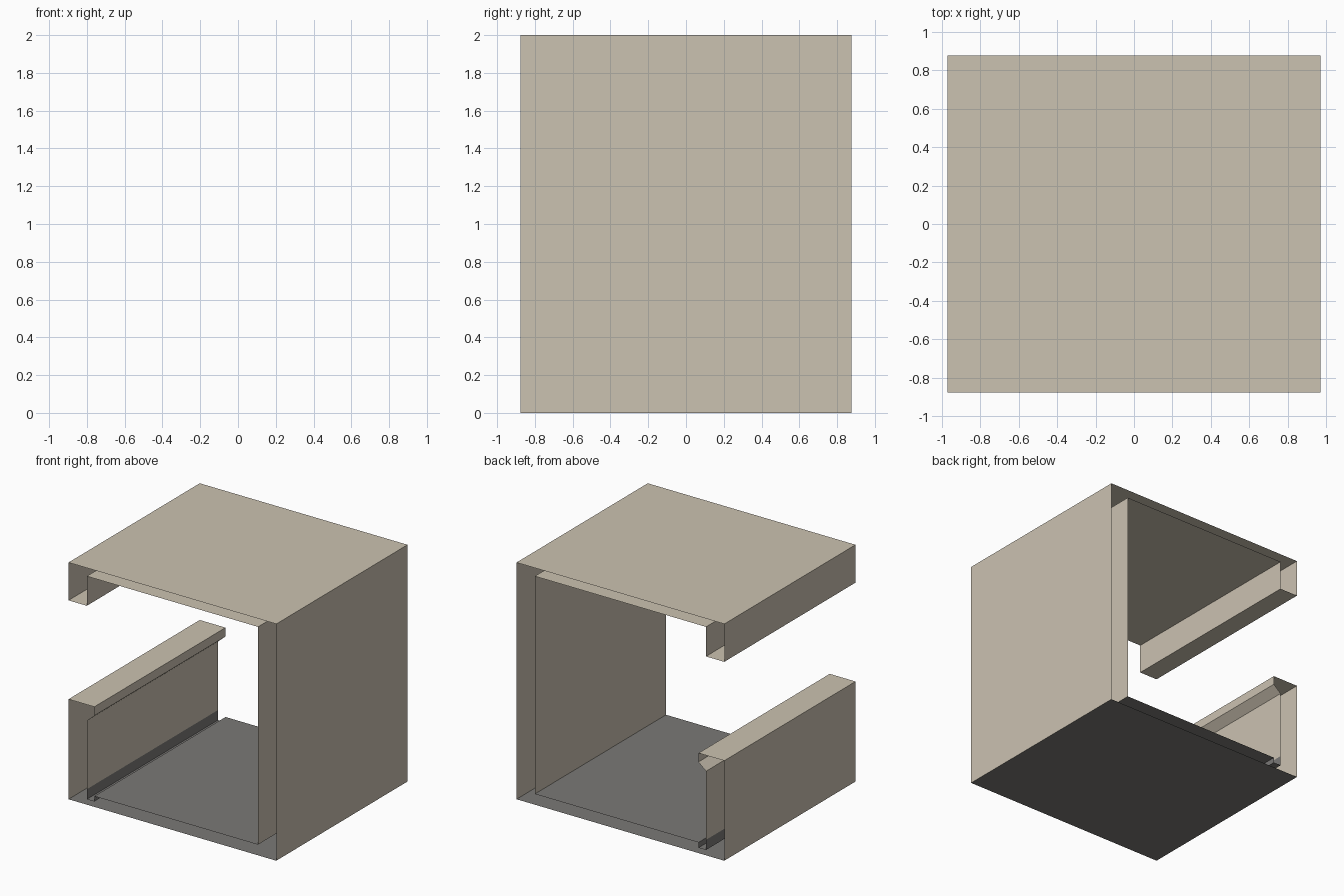
import bpy

if "Cube" in bpy.data.objects:
    bpy.data.objects.remove(bpy.data.objects["Cube"])

X, Y, H = 0.971, 0.876, 2.0   # half width, half depth, height
IN = 0.80                     # inner wall position
FLOOR = 0.09                  # inner floor height
LIP = -0.73                   # edge of the ledge and floor groove


def material(name, rgb):
    m = bpy.data.materials.new(name)
    m.diffuse_color = (*rgb, 1)
    m.use_nodes = True
    m.node_tree.nodes["Principled BSDF"].inputs["Base Color"].default_value = m.diffuse_color
    return m


beige = material("warm beige", (0.60, 0.54, 0.44))
grey = material("dark grey", (0.195, 0.19, 0.183))


def strip(name, paths, mat):
    """Sweep open x-z profiles along y; the ends stay open."""
    verts, faces = [], []
    for path in paths:
        for (x0, z0), (x1, z1) in zip(path, path[1:]):
            n = len(verts)
            verts += [(x0, -Y, z0), (x1, -Y, z1), (x1, Y, z1), (x0, Y, z0)]
            faces.append((n, n + 1, n + 2, n + 3))
    me = bpy.data.meshes.new(name)
    me.from_pydata(verts, [], faces)
    me.materials.append(mat)
    ob = bpy.data.objects.new(name, me)
    bpy.context.collection.objects.link(ob)
    return ob


# Roof, right wall and hanging lip, outside and inside
strip("roof_and_right_wall", [
    [(-X, 1.68), (-X, H), (X, H), (X, 0)],
    [(IN, FLOOR), (IN, 1.93), (-IN, 1.93), (-IN, 1.68), (-X, 1.68)],
], beige)

# Low left wall with chamfered inner ledge
strip("low_left_wall", [
    [(-X, 0), (-X, 0.845), (LIP, 0.845), (LIP, 0.77), (-IN, 0.71), (-IN, 0.13)],
], beige)

# Base: underside, floor and the narrow groove beside the low wall
strip("base_floor", [
    [(X, 0), (-X, 0)],
    [(-IN, 0.13), (-IN, 0.045), (LIP, 0.045), (LIP, FLOOR), (IN, FLOOR)],
], grey)
